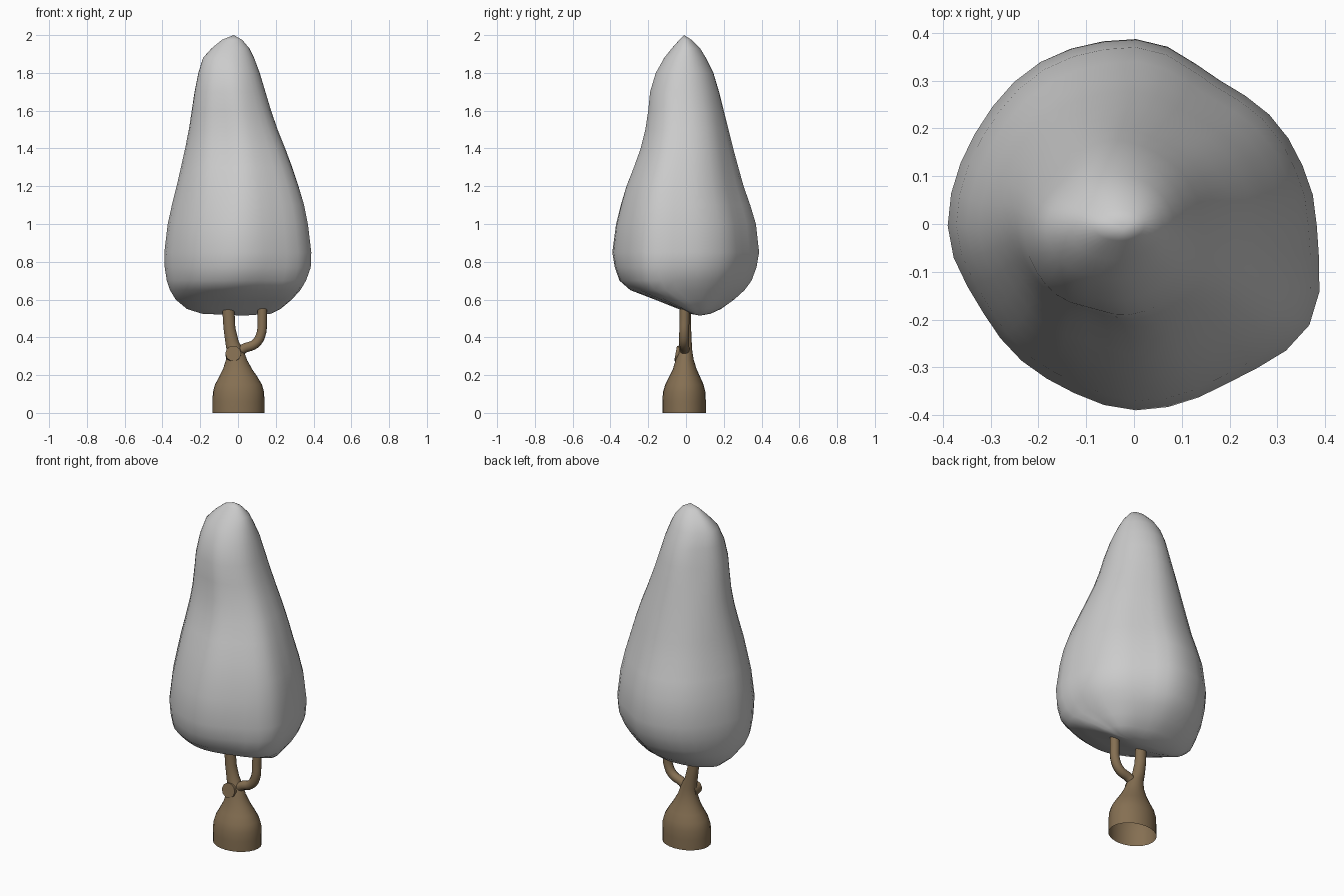
import bpy
import bmesh
import math
from mathutils import Vector

old = bpy.data.objects.get("Cube")
if old:
    bpy.data.objects.remove(old, do_unlink=True)


def material(name, rgb):
    m = bpy.data.materials.new(name)
    m.use_nodes = True
    m.diffuse_color = (*rgb, 1)
    m.node_tree.nodes["Principled BSDF"].inputs["Base Color"].default_value = (*rgb, 1)
    return m


leaf_grey = material("leaf grey", (0.6, 0.6, 0.6))
bark_brown = material("bark brown", (0.235, 0.16, 0.085))


def finish(obj, mat, angle=60):
    obj.data.materials.clear()
    obj.data.materials.append(mat)
    bpy.ops.object.select_all(action='DESELECT')
    obj.select_set(True)
    bpy.context.view_layer.objects.active = obj
    bpy.ops.object.shade_smooth_by_angle(angle=math.radians(angle))


def loft(name, rings, shape, segments, mat, cap_bottom, cap_top):
    """Stack rings (z, x min, x max, y min, y max); shape gives radius by angle and height."""
    bm = bmesh.new()
    loops = []
    for z, x0, x1, y0, y1 in rings:
        pts = []
        for i in range(segments):
            a = math.tau * i / segments
            r = shape(a, z)
            pts.append((r * math.cos(a), r * math.sin(a)))
        xs, ys = zip(*pts)

        def fit(v, vals, lo, hi):
            return lo + (v - min(vals)) / (max(vals) - min(vals)) * (hi - lo)

        loops.append([bm.verts.new((fit(x, xs, x0, x1), fit(y, ys, y0, y1), z))
                      for x, y in pts])
    for low, high in zip(loops, loops[1:]):
        for i in range(segments):
            j = (i + 1) % segments
            bm.faces.new((low[i], low[j], high[j], high[i]))
    # close an end with a fan around a centre point
    for tip, ring, flip in ((cap_bottom, loops[0], True), (cap_top, loops[-1], False)):
        if tip:
            c = bm.verts.new(tip)
            for i in range(segments):
                j = (i + 1) % segments
                bm.faces.new((ring[j], ring[i], c) if flip else (ring[i], ring[j], c))
    mesh = bpy.data.meshes.new(name)
    bm.to_mesh(mesh)
    bm.free()
    obj = bpy.data.objects.new(name, mesh)
    bpy.context.collection.objects.link(obj)
    finish(obj, mat)


# Lumpy crown: uneven outline low down, rounder higher up, with soft dents and lobes
OUTLINE = [.375, .365, .35, .39, .395, .385, .39, .365, .37, .387, .38, .415]


def bump(a, z, angle, width, height, spread):
    return math.exp(-((a - math.radians(angle)) / width) ** 2 - ((z - height) / spread) ** 2)


def crown_shape(a, z):
    t = a / math.tau * len(OUTLINE)
    i = int(t) % len(OUTLINE)
    f = t - int(t)
    f = f * f * (3 - 2 * f)
    r = OUTLINE[i] * (1 - f) + OUTLINE[(i + 1) % len(OUTLINE)] * f
    blend = min(1, max(0, (1.9 - z) / 0.8))
    r = r * blend + 0.385 * (1 - blend)
    front_groove = 0.08 * bump(a, z, 256, 0.3, 1.5, 0.4)
    back_dent = 0.11 * bump(a, z, 135, 0.5, 1.8, 0.25)
    low_lobe = 0.12 * bump(a, z, 318, 0.4, 0.58, 0.12)
    return r * (1 - front_groove - back_dent + low_lobe)


loft("crown", [
    (.525, -.19, .175, .02, .13),
    (.55, -.27, .225, -.04, .185),
    (.60, -.33, .285, -.165, .255),
    (.65, -.36, .33, -.295, .31),
    (.70, -.377, .36, -.352, .347),
    (.77, -.388, .385, -.377, .373),
    (.85, -.39, .388, -.39, .387),
    (1.0, -.372, .37, -.37, .37),
    (1.1, -.35, .35, -.345, .34),
    (1.2, -.325, .32, -.315, .305),
    (1.3, -.302, .287, -.276, .277),
    (1.4, -.28, .25, -.24, .25),
    (1.5, -.26, .21, -.215, .225),
    (1.6, -.245, .175, -.2, .2),
    (1.7, -.23, .145, -.19, .175),
    (1.8, -.21, .115, -.16, .145),
    (1.88, -.185, .085, -.115, .105),
    (1.93, -.14, .06, -.075, .075),
    (1.975, -.085, .022, -.035, .03),
], crown_shape, 36, leaf_grey, (.03, .075, .515), (-.022, -.01, 2.0))


# Bell-flared trunk, open underneath, rising into the crown
loft("trunk", [
    (0, -.135, .14, -.125, .105),
    (.06, -.135, .14, -.125, .105),
    (.11, -.133, .138, -.122, .103),
    (.15, -.122, .127, -.11, .093),
    (.19, -.1, .103, -.09, .075),
    (.23, -.08, .076, -.07, .057),
    (.28, -.064, .048, -.055, .041),
    (.33, -.06, .03, -.042, .033),
    (.38, -.068, .003, -.035, .03),
    (.45, -.077, -.014, -.032, .027),
    (.53, -.082, -.018, -.03, .025),
    (.65, -.085, -.025, -.03, .025),
], lambda a, z: 1, 24, bark_brown, None, (-.055, 0, .66))


def tube(name, points, radius):
    curve = bpy.data.curves.new(name, 'CURVE')
    curve.dimensions = '3D'
    curve.bevel_depth = radius
    curve.bevel_resolution = 3
    curve.use_fill_caps = True
    curve.resolution_u = 5
    s = curve.splines.new('BEZIER')
    s.bezier_points.add(len(points) - 1)
    for bp, p in zip(s.bezier_points, points):
        bp.co = Vector(p)
        bp.handle_left_type = bp.handle_right_type = 'AUTO'
    obj = bpy.data.objects.new(name, curve)
    bpy.context.collection.objects.link(obj)
    bpy.ops.object.select_all(action='DESELECT')
    obj.select_set(True)
    bpy.context.view_layer.objects.active = obj
    bpy.ops.object.convert(target='MESH')
    finish(bpy.context.object, bark_brown, 45)


# Side branch bending up, and a sawn-off stub at the front
tube("side_branch", [(-.02, -.005, .30), (.03, -.008, .34), (.09, -.01, .365),
                     (.12, -.01, .41), (.128, -.008, .5), (.13, -.005, .65)], .026)
tube("cut_stub", [(-.025, 0, .305), (-.025, -.055, .315)], .042)
